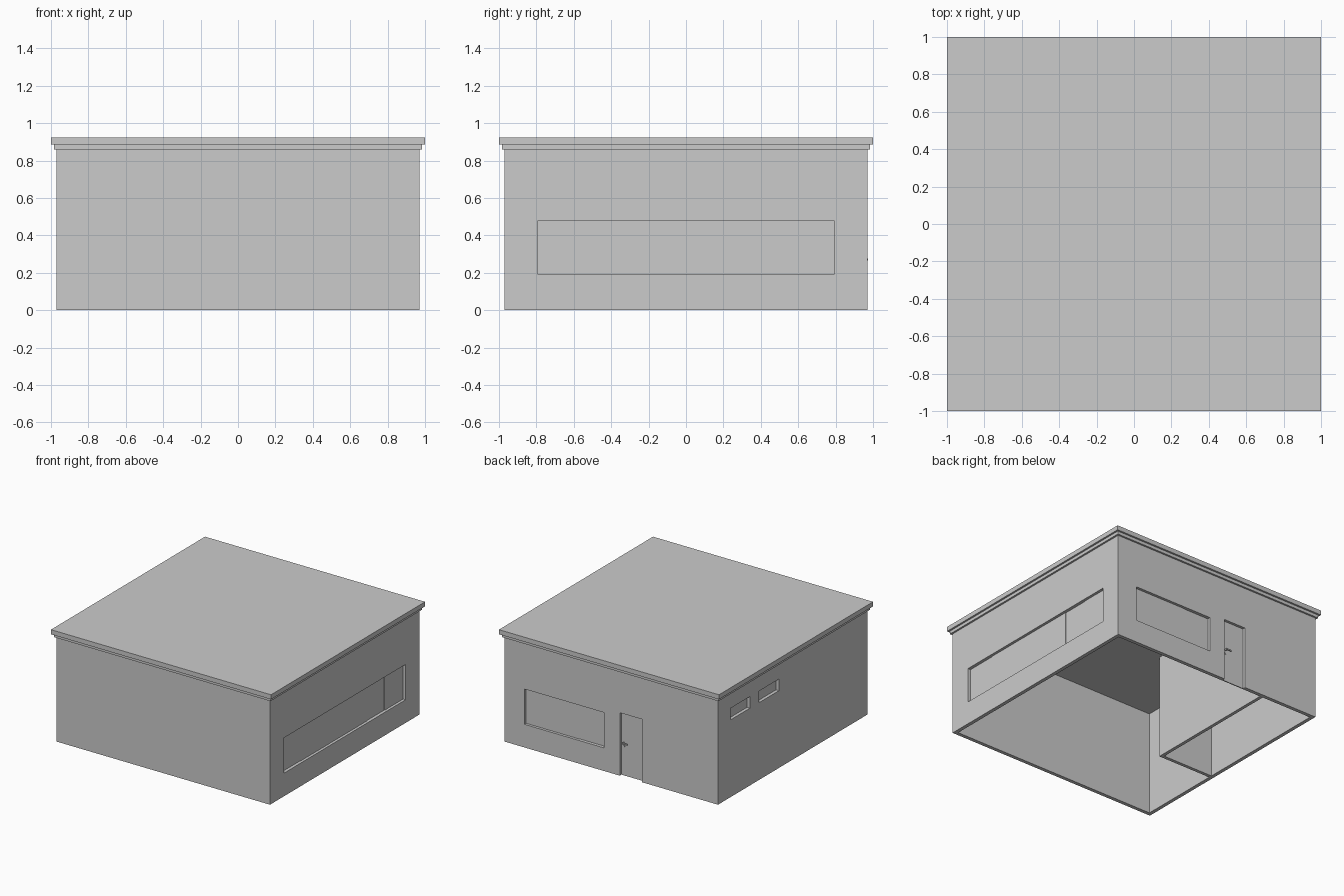
import bpy

if "Cube" in bpy.data.objects:
    bpy.data.objects.remove(bpy.data.objects["Cube"])

OUT, INN = 0.97, 0.94      # outer and inner wall faces
WALL_TOP = 0.86
RECESS, GLASS = 0.022, 0.004


def box(name, x, y, z):
    """Box spanning the given (min, max) ranges."""
    bpy.ops.mesh.primitive_cube_add(size=1, location=[sum(r) / 2 for r in (x, y, z)])
    ob = bpy.context.object
    ob.name = name
    ob.scale = [r[1] - r[0] for r in (x, y, z)]
    bpy.ops.object.transform_apply(location=False, rotation=False, scale=True)
    return ob


def cut(target, cutter):
    mod = target.modifiers.new("cut_" + cutter.name, 'BOOLEAN')
    mod.operation = 'DIFFERENCE'
    mod.solver = 'EXACT'
    mod.object = cutter
    cutter.hide_render = True
    cutter.hide_viewport = False
    cutter.display_type = 'WIRE'


def wall_box(name, side, along, depth, z):
    """Box on a wall: 'along' the wall, 'depth' measured inward from its outer face."""
    sign = -1 if side == "left" else 1
    d = sorted(sign * (OUT - v) for v in depth)
    return box(name, along, d, z) if side == "back" else box(name, d, along, z)


# Wall shell, hollow and open at the bottom
walls = box("walls", (-OUT, OUT), (-OUT, OUT), (0, WALL_TOP))
cut(walls, box("room_cutter", (-INN, INN), (-INN, INN), (-0.1, 1.0)))

# Windows: wall side, pane joints along the wall, height range
windows = [
    ("side_window", "right", (-0.79, -0.54, 0.33, 0.55, 0.79), (0.19, 0.48)),
    ("back_window", "back", (0.065, 0.305, 0.79), (0.19, 0.48)),
    ("small_window_a", "left", (0.555, 0.81), (0.635, 0.73)),
    ("small_window_b", "left", (0.18, 0.44), (0.635, 0.73)),
]
for name, side, joints, z in windows:
    cut(walls, wall_box(name + "_cutter", side, (joints[0], joints[-1]), (-0.05, 0.08), z))
    # sliding panes sit in alternating tracks
    for i, span in enumerate(zip(joints, joints[1:])):
        d = RECESS + (0 if i % 2 else GLASS)
        wall_box(f"{name}_pane_{i}", side, span, (d, d + GLASS), z)

# Door with lever handle and lock
DOOR = (-0.277, -0.077)
cut(walls, wall_box("door_cutter", "back", DOOR, (-0.05, 0.08), (-0.1, 0.517)))
wall_box("door", "back", DOOR, (0.022, 0.03), (0, 0.517))
wall_box("handle_stem", "back", (-0.107, -0.097), (0.004, 0.022), (0.265, 0.275))
wall_box("handle_lever", "back", (-0.145, -0.097), (-0.002, 0.006), (0.265, 0.275))
wall_box("lock", "back", (-0.108, -0.096), (0.016, 0.022), (0.235, 0.247))

# Partitions around the small corner room
box("partition_long", (-0.477, -0.45), (-0.24, INN), (0, WALL_TOP))
box("partition_short", (-INN, -0.477), (-0.24, -0.213), (0, WALL_TOP))

# Stepped flat roof
box("roof_moulding", (-0.985, 0.985), (-0.985, 0.985), (WALL_TOP, 0.885))
box("roof_slab", (-1, 1), (-1, 1), (0.885, 0.923))
